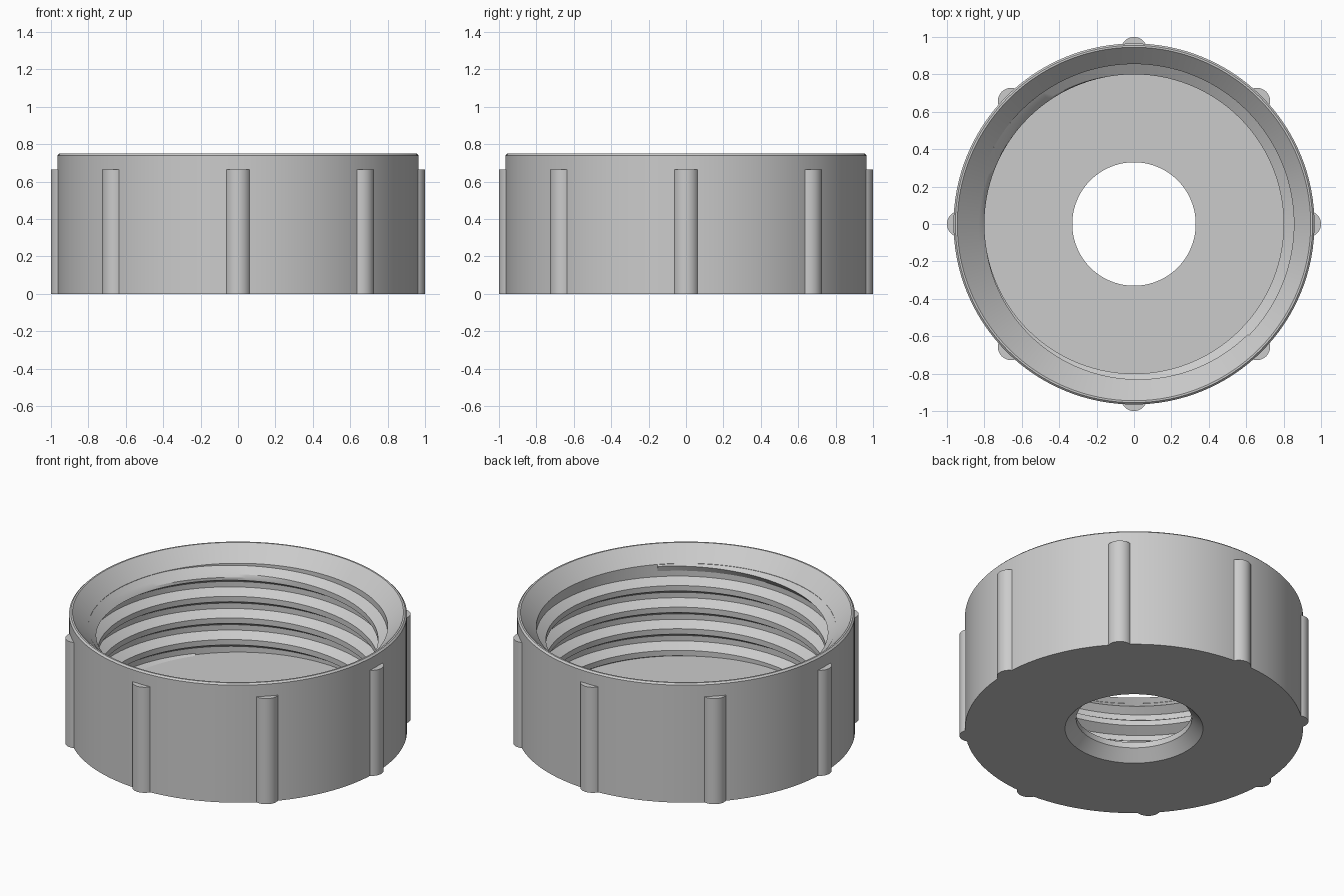
import bpy, bmesh, math

cube = bpy.data.objects.get("Cube")
if cube:
    bpy.data.objects.remove(cube)

grey = bpy.data.materials.new("plain grey")
grey.use_nodes = True
colour = (0.6, 0.6, 0.6, 1)
grey.diffuse_color = colour
grey.node_tree.nodes["Principled BSDF"].inputs["Base Color"].default_value = colour


def finish(name, bm):
    bmesh.ops.recalc_face_normals(bm, faces=bm.faces)
    mesh = bpy.data.meshes.new(name)
    bm.to_mesh(mesh)
    bm.free()
    mesh.materials.append(grey)
    ob = bpy.data.objects.new(name, mesh)
    bpy.context.collection.objects.link(ob)
    bpy.ops.object.select_all(action="DESELECT")
    bpy.context.view_layer.objects.active = ob
    ob.select_set(True)
    bpy.ops.object.shade_smooth_by_angle(angle=math.radians(25))
    return ob


def sweep(name, sections, closed):
    """Skin a list of closed point rings, joining the ends or capping them."""
    bm = bmesh.new()
    rings = [[bm.verts.new(p) for p in s] for s in sections]
    pairs = list(zip(rings, rings[1:]))
    if closed:
        pairs.append((rings[-1], rings[0]))
    else:
        bm.faces.new(rings[0])
        bm.faces.new(rings[-1])
    for a, b in pairs:
        for i in range(len(a)):
            j = (i + 1) % len(a)
            bm.faces.new((a[i], a[j], b[j], b[i]))
    return finish(name, bm)


def polar(r, angle, z):
    return (r * math.cos(angle), r * math.sin(angle), z)


# Cap body: outer wall, chamfered rim, flared mouth, bore, floor, countersunk hole
BORE, CREST, FLOOR, LIP = 0.855, 0.80, 0.10, 0.66
profile = [(0.394, 0), (0.965, 0), (0.965, 0.74), (0.955, 0.75), (0.945, 0.75),
           (BORE, LIP), (BORE, FLOOR), (0.33, FLOOR), (0.33, 0.064)]
STEPS = 128
sweep("cap_body", [[polar(r, math.tau * i / STEPS, z) for r, z in profile]
                   for i in range(STEPS)], True)

# Internal thread: trapezoid ridge along a helix, trimmed by the flared mouth
PITCH, START = 0.136, math.radians(105)
HALF_CREST, HALF_ROOT = 0.017, 0.051
ridge = [(BORE + 0.02, -HALF_ROOT), (BORE, -HALF_ROOT), (CREST, -HALF_CREST),
         (CREST, 0), (CREST, HALF_CREST), (BORE, HALF_ROOT), (BORE + 0.02, HALF_ROOT)]
sections = []
for i in range(-int(3.9 * STEPS), int(0.6 * STEPS)):
    turn = i / STEPS
    centre = 0.588 + PITCH * turn
    ring = []
    for r, dz in ridge:
        z = max(centre + dz, FLOOR - 0.04)
        ring.append(polar(max(r, z + BORE - LIP + 0.002), START + math.tau * turn, z))
    sections.append(ring)
sweep("internal_thread", sections, False)

# Grip ribs around the outside
for k in range(8):
    bm = bmesh.new()
    bmesh.ops.create_cone(bm, cap_ends=True, segments=40, radius1=0.07, radius2=0.07, depth=0.665)
    bmesh.ops.translate(bm, verts=bm.verts, vec=polar(0.93, math.tau * k / 8, 0.665 / 2))
    # Remove the half buried in the wall so nothing pokes into the bore
    a = math.tau * k / 8
    bmesh.ops.bisect_plane(bm, geom=bm.verts[:] + bm.edges[:] + bm.faces[:],
                           plane_co=polar(0.93, a, 0), plane_no=polar(1, a, 0),
                           clear_inner=True)
    finish(f"grip_rib_{k + 1}", bm)
